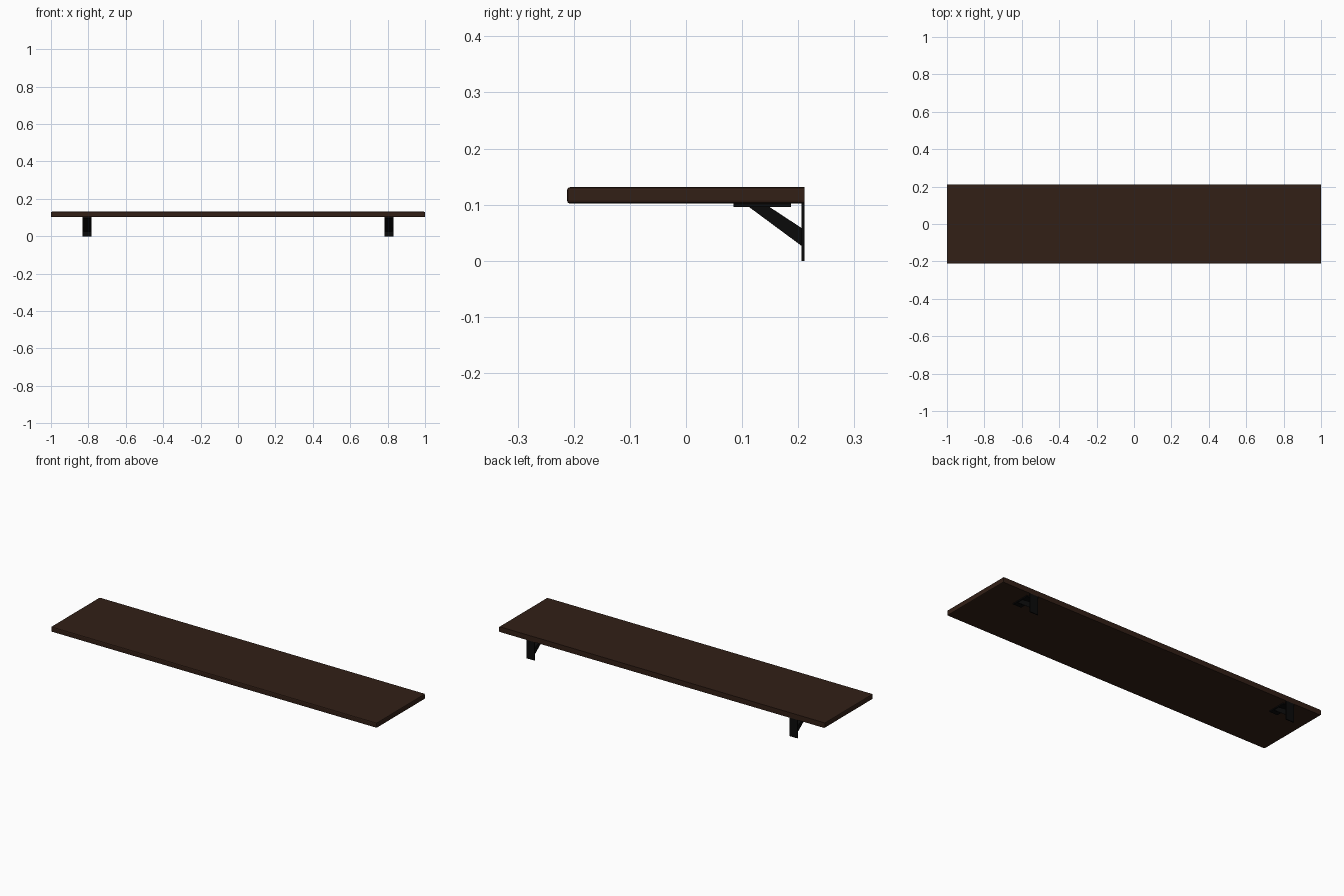
import bpy, bmesh

if "Cube" in bpy.data.objects:
    bpy.data.objects.remove(bpy.data.objects["Cube"])

def material(name, color):
    m = bpy.data.materials.new(name)
    m.diffuse_color = color
    m.use_nodes = True
    m.node_tree.nodes["Principled BSDF"].inputs["Base Color"].default_value = m.diffuse_color
    return m

wood = material("dark_wood", (0.032, 0.014, 0.008, 1))
iron = material("black_iron", (0.003, 0.003, 0.003, 1))

def extrude_x(name, profile, x0, x1, mat):
    """Extrude a (y, z) profile along x."""
    bm = bmesh.new()
    face = bm.faces.new([bm.verts.new((x0, y, z)) for y, z in profile])
    ext = bmesh.ops.extrude_face_region(bm, geom=[face])
    verts = [g for g in ext["geom"] if isinstance(g, bmesh.types.BMVert)]
    bmesh.ops.translate(bm, verts=verts, vec=(x1 - x0, 0, 0))
    bmesh.ops.recalc_face_normals(bm, faces=bm.faces)
    mesh = bpy.data.meshes.new(name)
    bm.to_mesh(mesh)
    bm.free()
    mesh.materials.append(mat)
    ob = bpy.data.objects.new(name, mesh)
    bpy.context.collection.objects.link(ob)
    return ob

def rect(y0, y1, z0, z1):
    return [(y0, z0), (y1, z0), (y1, z1), (y0, z1)]

# Board, chamfered along the front and both ends, square at the wall
board = extrude_x("shelf_board", rect(-0.212, 0.211, 0.102, 0.131), -1, 1, wood)
bm = bmesh.new()
bm.from_mesh(board.data)
edges = []
for e in bm.edges:
    a, b = e.verts
    at_back = a.co.y > 0.2 and b.co.y > 0.2
    if not at_back:
        edges.append(e)
bmesh.ops.bevel(bm, geom=edges, offset=0.005, segments=2, profile=0.5, affect='EDGES')
bm.to_mesh(board.data)
bm.free()

# Wall brackets, mirrored left and right
for side, cx in (("left", -0.807), ("right", 0.807)):
    x0, x1 = cx - 0.025, cx + 0.025
    extrude_x(side + "_wall_plate", rect(0.206, 0.211, 0, 0.103), x0, x1, iron)
    extrude_x(side + "_top_plate", rect(0.085, 0.187, 0.096, 0.103), x0, x1, iron)
    brace = [(0.108, 0.099), (0.144, 0.099), (0.208, 0.057), (0.208, 0.025)]
    extrude_x(side + "_brace", brace, cx - 0.02, cx + 0.02, iron)
